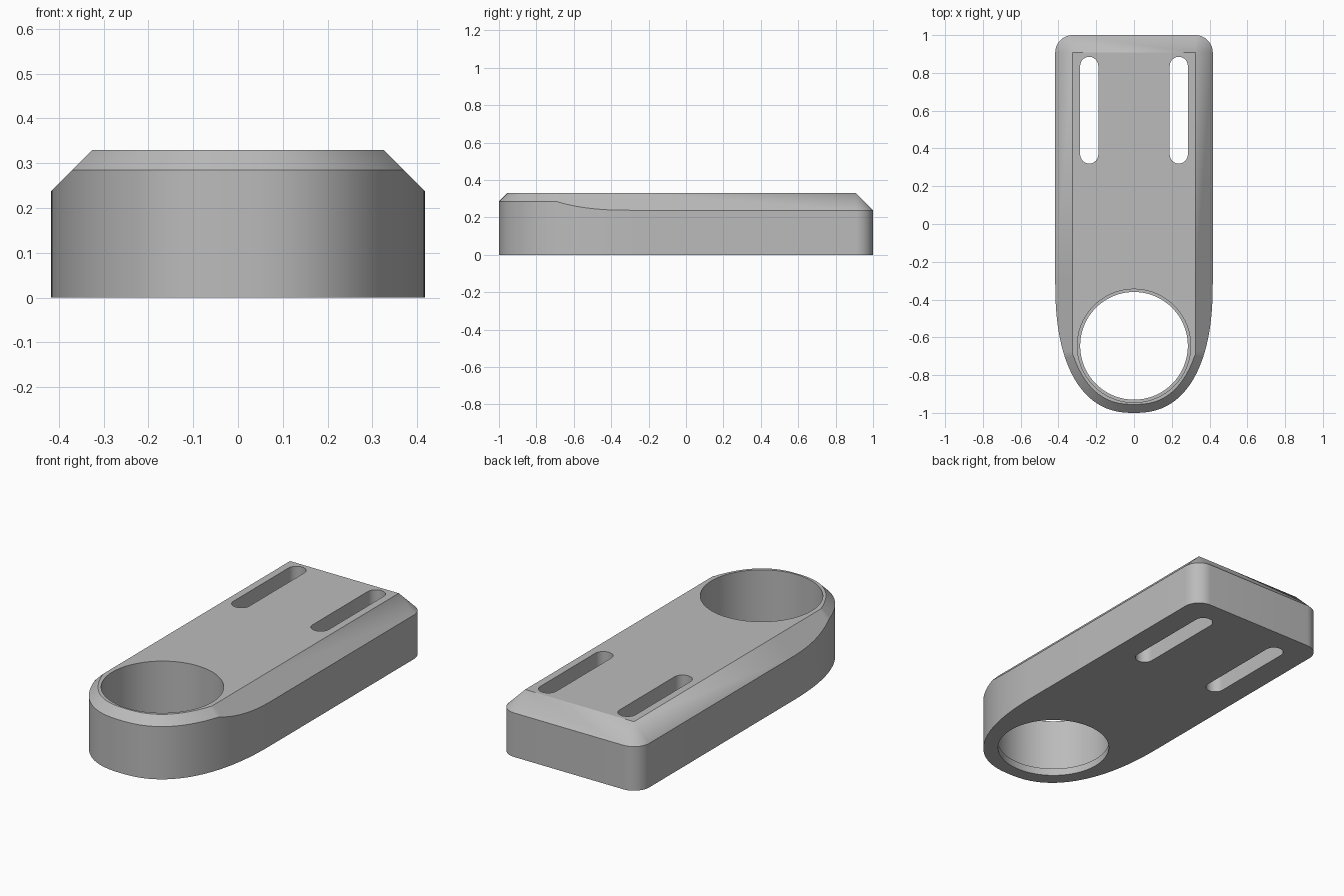
import bpy, bmesh
from math import sin, cos, pi, acos, radians, hypot

if "Cube" in bpy.data.objects:
    bpy.data.objects.remove(bpy.data.objects["Cube"], do_unlink=True)

HALF, TOP, FLAT = 0.417, 0.33, 0.325        # half width, height, half width of the top
CHAMFER, NOSE = HALF - FLAT, 0.045          # wide chamfer and nose chamfer
NOSE_Y, NOSE_LEN, POWER = -0.3, 0.7, 2.4    # rounded nose as a superellipse

grey = bpy.data.materials.new("plain_grey")
grey.use_nodes = True
colour = (0.5, 0.5, 0.5, 1)
grey.diffuse_color = colour
grey.node_tree.nodes["Principled BSDF"].inputs["Base Color"].default_value = colour


def loft(name, rings):
    """Skin closed rings of equal length and cap both ends."""
    bm = bmesh.new()
    loops = [[bm.verts.new(p) for p in ring] for ring in rings]
    n = len(loops[0])
    for a, b in zip(loops, loops[1:]):
        for i in range(n):
            j = (i + 1) % n
            bm.faces.new((a[i], a[j], b[j], b[i]))
    bm.faces.new(loops[0][::-1])
    bm.faces.new(loops[-1])
    bmesh.ops.remove_doubles(bm, verts=bm.verts, dist=0.0005)
    bmesh.ops.recalc_face_normals(bm, faces=bm.faces)
    mesh = bpy.data.meshes.new(name)
    bm.to_mesh(mesh)
    bm.free()
    mesh.materials.append(grey)
    obj = bpy.data.objects.new(name, mesh)
    bpy.context.collection.objects.link(obj)
    return obj


# Half outline from the back corner to the nose: (outer xy, shoulder z, top xy)
half = []
for i in range(13):
    a = pi / 2 * (1 - i / 12)
    back = 1 - CHAMFER
    half.append((FLAT + CHAMFER * cos(a), back + CHAMFER * sin(a),
                 TOP - CHAMFER, FLAT, back))

switch = acos((FLAT + NOSE) ** (POWER / 2) / HALF ** (POWER / 2))
steps = sorted([pi / 2 * i / 48 for i in range(48)] + [switch])
switch_y = NOSE_Y - NOSE_LEN * sin(switch) ** (2 / POWER)
for t in steps:
    u, v = cos(t) ** (2 / POWER), sin(t) ** (2 / POWER)
    x, y = HALF * u, NOSE_Y - NOSE_LEN * v
    if t <= switch:
        half.append((x, y, TOP - (x - FLAT), FLAT, y))
    else:
        nx, ny = u ** (POWER - 1) / HALF, -v ** (POWER - 1) / NOSE_LEN
        k = NOSE / hypot(nx, ny)
        half.append((x, y, TOP - NOSE, min(x - nx * k, FLAT), min(y - ny * k, switch_y)))

tip = NOSE_Y - NOSE_LEN
outline = half + [(0, tip, TOP - NOSE, 0, tip + NOSE)]
outline += [(-x, y, z, -tx, ty) for x, y, z, tx, ty in reversed(half)]

# Plate body with chamfered shoulder
body = loft("mounting_plate", [
    [(x, y, 0) for x, y, z, tx, ty in outline],
    [(x, y, z) for x, y, z, tx, ty in outline],
    [(tx, ty, TOP) for x, y, z, tx, ty in outline]])


def circle(r, y, z, n=96):
    return [(r * cos(2 * pi * i / n), y + r * sin(2 * pi * i / n), z) for i in range(n)]


def slot(x, y0, y1, r, z, n=16):
    ends = ((y1, 0), (y0, pi))
    return [(x + r * cos(s + pi * i / n), y + r * sin(s + pi * i / n), z)
            for y, s in ends for i in range(n + 1)]


# Large bore with a thin retaining lip at the bottom, and two adjusting slots
BORE_Y, LIP = -0.645, 0.04
cutters = [loft("bore_cutter", [circle(0.285, BORE_Y, -0.1), circle(0.285, BORE_Y, LIP),
                                circle(0.3, BORE_Y, LIP), circle(0.3, BORE_Y, 0.5)])]
for side, name in ((1, "left_slot_cutter"), (-1, "right_slot_cutter")):
    cutters.append(loft(name, [slot(side * 0.237, 0.368, 0.837, 0.048, z) for z in (-0.1, 0.5)]))

bpy.context.view_layer.objects.active = body
body.select_set(True)
for cutter in cutters:
    cutter.hide_render = True
    cut = body.modifiers.new(cutter.name, 'BOOLEAN')
    cut.operation, cut.solver, cut.object = 'DIFFERENCE', 'EXACT', cutter
    bpy.ops.object.modifier_apply(modifier=cut.name)
    bpy.data.objects.remove(cutter, do_unlink=True)

bpy.ops.object.shade_smooth_by_angle(angle=radians(25))
